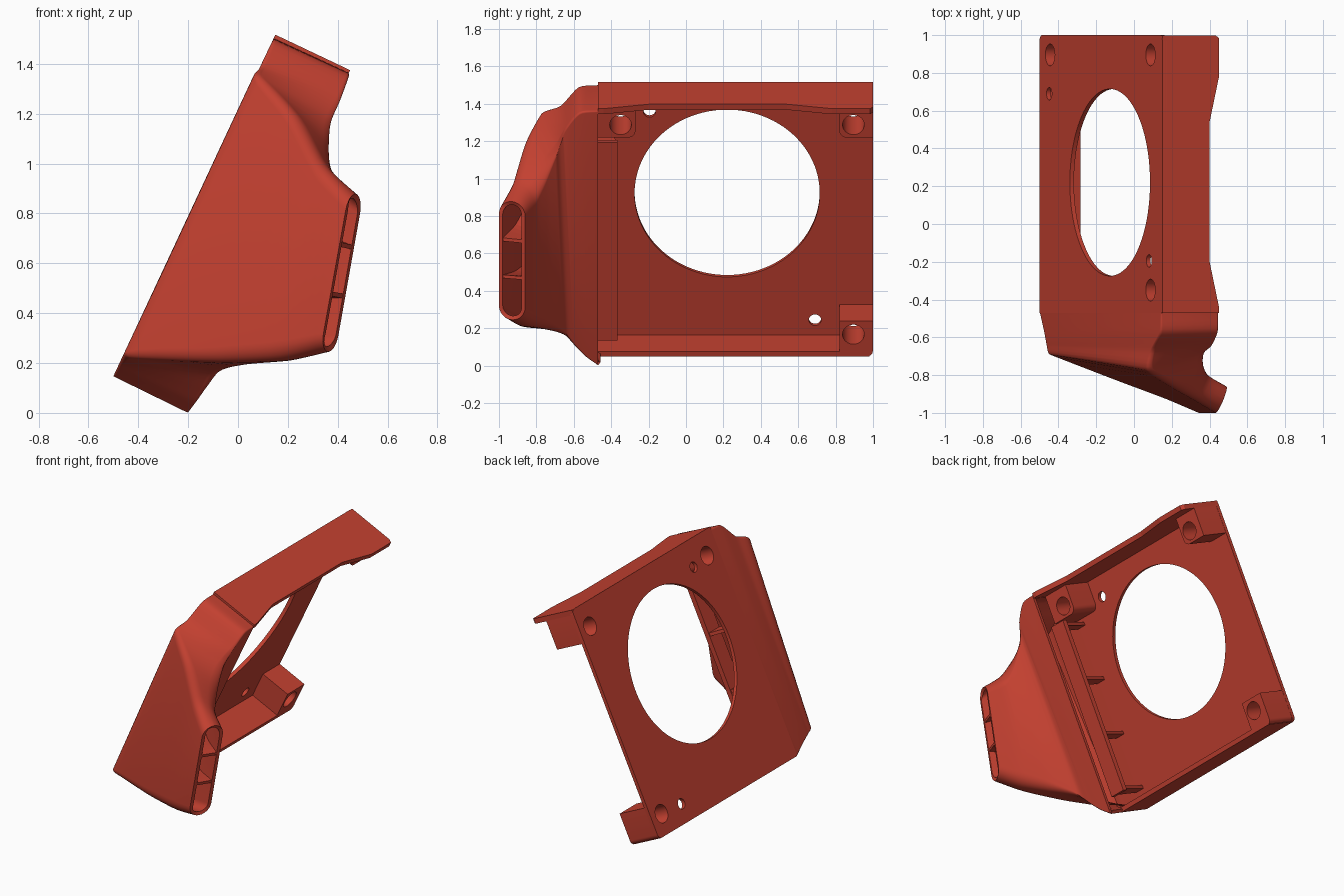
import bpy, bmesh, math
from mathutils import Matrix, Vector

if "Cube" in bpy.data.objects:
    bpy.data.objects.remove(bpy.data.objects["Cube"])

# Tilted frame: local x = depth from back plate, y = world y, z = up along the plate
TILT = Matrix.Translation((-0.5, 0, 0.147)) @ Matrix.Rotation(math.atan2(0.429, 0.904), 4, 'Y')
L, T = 1.516, 0.024

red = bpy.data.materials.new("red plastic")
red.diffuse_color = (0.55, 0.052, 0.03, 1)
red.use_nodes = True
red.node_tree.nodes["Principled BSDF"].inputs["Base Color"].default_value = red.diffuse_color


def make(name, bm, matrix=TILT):
    bmesh.ops.transform(bm, matrix=matrix, verts=bm.verts)
    bmesh.ops.recalc_face_normals(bm, faces=bm.faces)
    me = bpy.data.meshes.new(name)
    bm.to_mesh(me)
    bm.free()
    me.materials.append(red)
    ob = bpy.data.objects.new(name, me)
    bpy.context.collection.objects.link(ob)
    return ob


def prism(name, pts, offset):
    bm = bmesh.new()
    face = bm.faces.new([bm.verts.new(p) for p in pts])
    ext = bmesh.ops.extrude_face_region(bm, geom=[face])
    verts = [v for v in ext["geom"] if isinstance(v, bmesh.types.BMVert)]
    bmesh.ops.translate(bm, verts=verts, vec=offset)
    return make(name, bm)


def slab(name, w0, w1, y0, y1, u0, u1, radii=(0, 0, 0, 0)):
    """Slab along the depth axis; radii for corners (y0,u0) (y1,u0) (y1,u1) (y0,u1)."""
    pts = []
    corners = [(y0, u0, 1, 1), (y1, u0, -1, 1), (y1, u1, -1, -1), (y0, u1, 1, -1)]
    for q, ((y, u, sy, su), r) in enumerate(zip(corners, radii)):
        if not r:
            pts.append((w0, y, u))
            continue
        for j in range(6):
            a = math.pi / 2 * (q + 2 + j / 5)
            pts.append((w0, y + sy * r + r * math.cos(a), u + su * r + r * math.sin(a)))
    return prism(name, pts, (w1 - w0, 0, 0))


def activate(ob):
    bpy.ops.object.select_all(action='DESELECT')
    ob.select_set(True)
    bpy.context.view_layer.objects.active = ob


def drill(ob, y, u, r, seg=32):
    bm = bmesh.new()
    bmesh.ops.create_cone(bm, cap_ends=True, segments=seg, radius1=r, radius2=r, depth=1.2)
    bmesh.ops.transform(bm, matrix=Matrix.Translation((0, y, u)) @ Matrix.Rotation(math.pi / 2, 4, 'Y'),
                        verts=bm.verts)
    cutter = make("cutter", bm)
    cutter.hide_render = True
    mod = ob.modifiers.new("hole", 'BOOLEAN')
    mod.operation, mod.solver, mod.object = 'DIFFERENCE', 'EXACT', cutter
    activate(ob)
    bpy.ops.object.modifier_apply(modifier=mod.name)
    bpy.data.objects.remove(cutter)


def smooth(ob, deg=35):
    activate(ob)
    bpy.ops.object.shade_smooth_by_angle(angle=math.radians(deg))


# Back plate with rounded rear corners and the big fan opening
plate = slab("back_plate", 0, T, -0.47, 1, 0, L, (0, 0.03, 0.03, 0))
bolts = [(0.895, 0.13), (0.895, 1.37), (-0.35, 1.37)]
drill(plate, 0.22, 0.869, 0.495, 96)
for y, u in bolts:
    drill(plate, y, u, 0.058)
for y, u in [(0.69, 0.119), (-0.195, 1.352)]:
    drill(plate, y, u, 0.033)
smooth(plate)

# Top wall with a shallow waist, and the low bottom wall
prism("top_wall", [(0.001, -0.47, L - 0.033), (0.332, -0.47, L - 0.033), (0.332, -0.44, L - 0.033),
                   (0.277, -0.2, L - 0.033), (0.277, 0.54, L - 0.033), (0.332, 0.78, L - 0.033),
                   (0.332, 0.985, L - 0.033), (0.31, 0.999, L - 0.033), (0.001, 0.999, L - 0.033)],
      (0, 0, 0.033))
slab("bottom_wall", 0.001, 0.227, -0.47, 0.98, 0, 0.03)

# Corner screw blocks
for i, ((y, u), dims, radii) in enumerate(zip(bolts, [
        (0.82, 0.999, 0.001, 0.21), (0.82, 0.999, 1.295, L - 0.002), (-0.47, -0.27, 1.295, L - 0.002)],
        [(0, 0.03, 0, 0), (0.04, 0, 0.03, 0), (0, 0.04, 0, 0)])):
    block = slab("screw_block_%d" % (i + 1), T - 0.002, 0.227, *dims, radii)
    drill(block, y, u, 0.058)
    smooth(block)

# Retaining flange at the duct mouth with its ribs
slab("mouth_flange", 0.227, 0.26, -0.48, -0.365, 0.11, 1.28)
for i in range(4):
    u = 0.12 + i * 0.375
    prism("mouth_rib_%d" % (i + 1), [(0.23, -0.48, u), (0.23, -0.37, u), (0.03, -0.41, u), (0.03, -0.48, u)],
          (0, 0, 0.022))

# Duct sections: outer bottom, outer top, inner bottom, inner top
SECTIONS = [[Vector(p) for p in s] for s in [
    [(-0.5, -0.47, 0.147), (0.143, -0.47, 1.502), (-0.2, -0.47, 0.0), (0.447, -0.47, 1.362)],
    [(-0.48, -0.57, 0.19), (0.138, -0.575, 1.492), (-0.165, -0.535, 0.045), (0.447, -0.57, 1.352)],
    [(-0.468, -0.64, 0.215), (0.092, -0.67, 1.395), (-0.125, -0.59, 0.1), (0.415, -0.645, 1.265)],
    [(-0.455, -0.69, 0.225), (0.075, -0.775, 1.36), (-0.075, -0.64, 0.155), (0.38, -0.68, 1.18)],
    [(-0.1, -0.83, 0.205), (0.215, -0.865, 1.22), (0.07, -0.72, 0.19), (0.38, -0.74, 1.05)],
    [(0.15, -0.925, 0.21), (0.33, -0.93, 1.02), (0.25, -0.8, 0.21), (0.405, -0.80, 0.94)],
    [(0.33, -1.0, 0.25), (0.445, -1.0, 0.885), (0.39, -0.86, 0.24), (0.502, -0.86, 0.87)]]]
ROUND = [(0.02, 0.005), (0.04, 0.009), (0.06, 0.012), (0.10, 0.02), (0.28, 0.06), (0.42, 0.10), (0.499, 0.112)]


def section(f):
    """Corners and rounding at fractional section index f."""
    i = min(int(f), len(SECTIONS) - 2)
    t = f - i
    a, b = SECTIONS[max(i - 1, 0)], SECTIONS[i]
    d, e = SECTIONS[i + 1], SECTIONS[min(i + 2, len(SECTIONS) - 1)]
    corners = []
    for p0, p1, p2, p3 in zip(a, b, d, e):
        # Tangents limited by the shorter neighbouring span
        span = (p2 - p1).length
        m1 = (p2 - p0).normalized() * min(span, (p1 - p0).length or span) * 0.8
        m2 = (p3 - p1).normalized() * min(span, (p3 - p2).length or span) * 0.8
        corners.append(p1 * (2 * t**3 - 3 * t**2 + 1) + m1 * (t**3 - 2 * t**2 + t)
                       + p2 * (3 * t**2 - 2 * t**3) + m2 * (t**3 - t**2))
    return corners, [x + (y - x) * t for x, y in zip(ROUND[i], ROUND[i + 1])]


def at(corners, s, t):
    ob, ot, ib, it = corners
    return ob.lerp(ot, t).lerp(ib.lerp(it, t), s)


# Duct shell: rounded loops lofted from the mouth to the narrow outlet
bm = bmesh.new()
loops = []
STEPS, ARC = 5, 7
for k in range((len(SECTIONS) - 1) * STEPS + 1):
    corners, (rs, rt) = section(k / STEPS)
    loop = []
    for q, (cs, ct) in enumerate([(1 - rs, 1 - rt), (rs, 1 - rt), (rs, rt), (1 - rs, rt)]):
        for j in range(ARC):
            a = math.pi / 2 * (q + j / (ARC - 1))
            loop.append(bm.verts.new(at(corners, cs + rs * math.cos(a), ct + rt * math.sin(a))))
    loops.append(loop)
for a, b in zip(loops, loops[1:]):
    n = len(a)
    for j in range(n):
        bm.faces.new((a[j], a[(j + 1) % n], b[(j + 1) % n], b[j]))
duct = make("duct", bm, Matrix.Identity(4))
# Thicken inward, whichever way the normals came out
mid = duct.data.polygons[len(duct.data.polygons) // 2]
center = sum((v for v in section(3)[0]), Vector()) / 4
outward = mid.normal.dot(mid.center - center) > 0
shell = duct.modifiers.new("shell", 'SOLIDIFY')
shell.thickness, shell.offset = 0.022, -1 if outward else 1
activate(duct)
bpy.ops.object.modifier_apply(modifier=shell.name)
smooth(duct, 32)

# Vanes dividing the outlet
for i, t in enumerate((0.36, 0.67)):
    bm = bmesh.new()
    rings = []
    for k in range(9):
        corners, _ = section(4 + 1.98 * k / 8)
        rings.append([bm.verts.new(at(corners, s, t + dt))
                      for s, dt in ((0.06, -0.014), (0.94, -0.014), (0.94, 0.014), (0.06, 0.014))])
    for a, b in zip(rings, rings[1:]):
        for j in range(4):
            bm.faces.new((a[j], a[(j + 1) % 4], b[(j + 1) % 4], b[j]))
    bm.faces.new(rings[0])
    bm.faces.new(rings[-1])
    make("outlet_vane_%d" % (i + 1), bm, Matrix.Identity(4))
